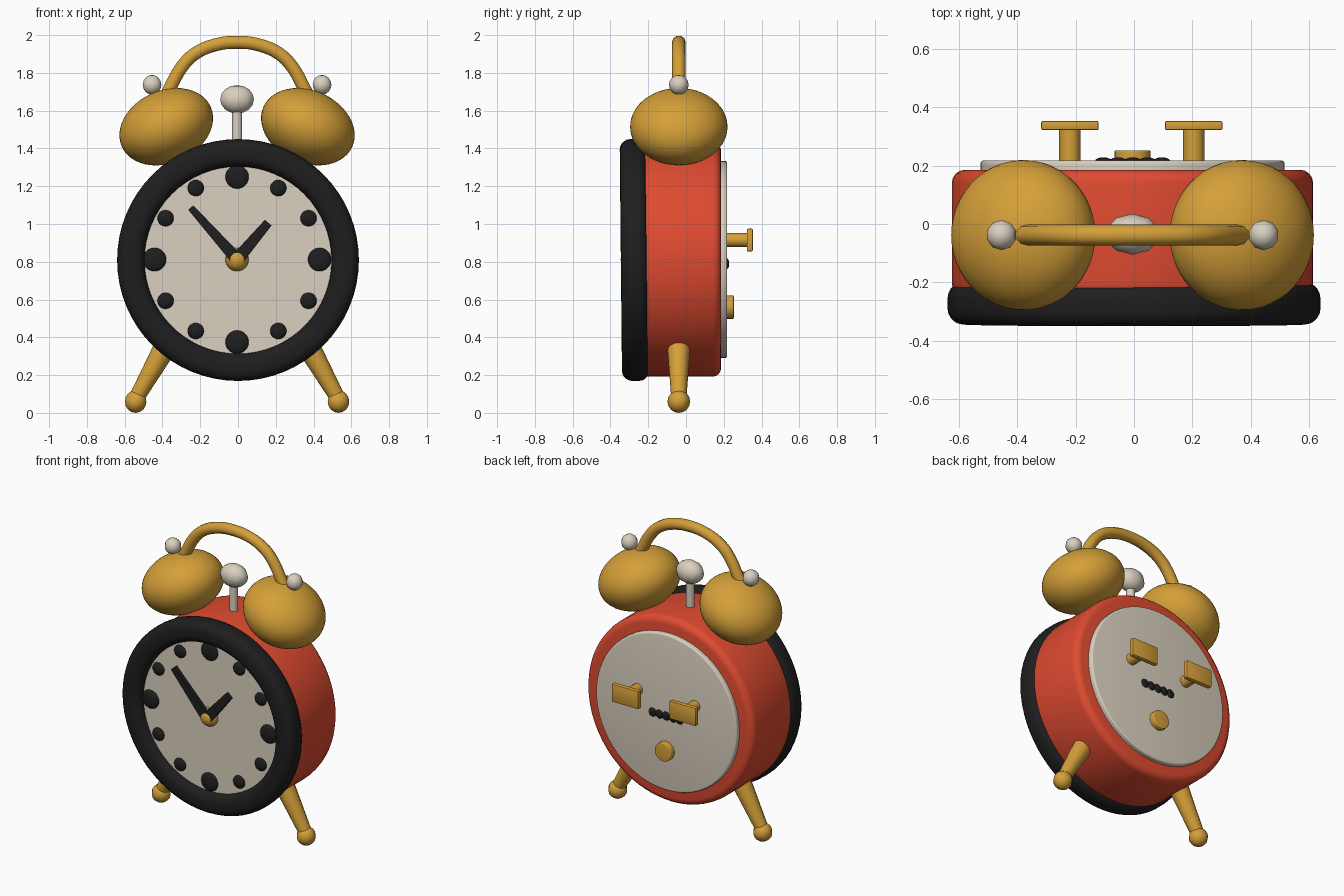
import bpy, bmesh, math
from mathutils import Matrix, Vector

cube = bpy.data.objects.get("Cube")
if cube:
    bpy.data.objects.remove(cube, do_unlink=True)

CX, CZ, MID = -0.005, 0.812, -0.038   # clock axis and depth of the bells


def material(name, rgb):
    m = bpy.data.materials.new(name)
    m.use_nodes = True
    m.diffuse_color = (*rgb, 1)
    bsdf = m.node_tree.nodes["Principled BSDF"]
    bsdf.inputs["Base Color"].default_value = (*rgb, 1)
    bsdf.inputs["Roughness"].default_value = 0.6
    return m


GOLD = material("gold", (0.66, 0.35, 0.04))
RED = material("red", (0.74, 0.07, 0.03))
CREAM = material("cream", (0.70, 0.63, 0.52))
BLACK = material("black", (0.013, 0.013, 0.014))


def finish(name, bm, mat, matrix=Matrix(), angle=40):
    bmesh.ops.recalc_face_normals(bm, faces=bm.faces)
    mesh = bpy.data.meshes.new(name)
    bm.to_mesh(mesh)
    bm.free()
    mesh.transform(matrix)
    mesh.materials.append(mat)
    ob = bpy.data.objects.new(name, mesh)
    bpy.context.scene.collection.objects.link(ob)
    bpy.ops.object.select_all(action="DESELECT")
    ob.select_set(True)
    bpy.context.view_layer.objects.active = ob
    bpy.ops.object.shade_smooth_by_angle(angle=math.radians(angle))
    return ob


def round_edges(bm, width, segments=4):
    edges = [e for e in bm.edges if e.is_manifold and e.calc_face_angle() > 1]
    bmesh.ops.bevel(bm, geom=edges, offset=width, segments=segments,
                    profile=0.5, affect="EDGES")


def ellipsoid(name, mat, centre, radii, tilt=0, segs=32, rings=16):
    bm = bmesh.new()
    bmesh.ops.create_uvsphere(bm, u_segments=segs, v_segments=rings, radius=1)
    mtx = (Matrix.Translation(centre) @ Matrix.Rotation(tilt, 4, "Y")
           @ Matrix.Diagonal((*radii, 1)))
    return finish(name, bm, mat, mtx, 50)


def rod(name, mat, start, end, r1, r2, segs=16, bevel=0):
    start, end = Vector(start), Vector(end)
    axis = end - start
    bm = bmesh.new()
    bmesh.ops.create_cone(bm, cap_ends=True, segments=segs, radius1=r1,
                          radius2=r2, depth=axis.length)
    if bevel:
        round_edges(bm, bevel)
    mtx = (Matrix.Translation((start + end) / 2)
           @ axis.to_track_quat("Z", "Y").to_matrix().to_4x4())
    return finish(name, bm, mat, mtx)


def drum(name, mat, front, back, radius, bevel=0, x=CX, z=CZ, segs=64):
    return rod(name, mat, (x, front, z), (x, back, z), radius, radius, segs, bevel)


def box(name, mat, centre, size, bevel):
    bm = bmesh.new()
    bmesh.ops.create_cube(bm, size=1, matrix=Matrix.Diagonal((*size, 1)))
    round_edges(bm, bevel, 2)
    return finish(name, bm, mat, Matrix.Translation(centre))


# Case, dial and back plate
drum("case", RED, -0.25, 0.186, 0.62, 0.045)
drum("dial", CREAM, -0.292, -0.22, 0.52)
drum("back_plate", CREAM, 0.15, 0.218, 0.522, 0.012)

# Rounded rim: a square section spun round the clock axis
bm = bmesh.new()
section = [bm.verts.new((r, y, 0)) for r, y in
           ((0.495, -0.345), (0.64, -0.345), (0.64, -0.2), (0.495, -0.2))]
edges = [bm.edges.new((section[i], section[(i + 1) % 4])) for i in range(4)]
bmesh.ops.spin(bm, geom=section + edges, axis=(0, 1, 0), cent=(0, 0, 0),
               angle=math.tau, steps=64, use_merge=True)
bmesh.ops.remove_doubles(bm, verts=bm.verts, dist=0.0001)
bmesh.ops.recalc_face_normals(bm, faces=bm.faces)
round_edges(bm, 0.055, 5)
finish("rim", bm, BLACK, Matrix.Translation((0, 0, CZ)) @ Matrix.Rotation(0.01, 4, "X"))

# Hour dots, larger at the quarters
for hour in range(12):
    a = hour * math.tau / 12
    r = 0.062 if hour % 3 == 0 else 0.043
    ellipsoid(f"hour_dot_{hour}", BLACK,
              (CX + 0.437 * math.sin(a), -0.292, CZ + 0.437 * math.cos(a)),
              (r, 0.02, r), segs=20, rings=10)


# Hands and hub
def hand(name, tip, inner, outer):
    d = Vector((tip[0], 0, tip[1]))
    side = Vector((-d.z, 0, d.x)).normalized()
    base = d.normalized() * 0.015
    bm = bmesh.new()
    loop = [base - side * inner, d - side * outer, d + side * outer, base + side * inner]
    face = bm.faces.new([bm.verts.new(p) for p in loop])
    new = bmesh.ops.extrude_face_region(bm, geom=[face])["geom"]
    bmesh.ops.translate(bm, vec=(0, 0.025, 0),
                        verts=[v for v in new if isinstance(v, bmesh.types.BMVert)])
    finish(name, bm, BLACK, Matrix.Translation((CX, -0.335, CZ)))


hand("minute_hand", (-0.245, 0.275), 0.032, 0.018)
hand("hour_hand", (0.165, 0.195), 0.034, 0.023)
ellipsoid("hub", GOLD, (CX, -0.29, CZ), (0.062, 0.056, 0.062), segs=20, rings=12)

# Bells with finials, and splayed legs with ball feet
for side, s in (("left", 1), ("right", -1)):
    ellipsoid(side + "_bell", GOLD, (CX + s * 0.375, MID, 1.515),
              (0.258, 0.258, 0.192), s * math.radians(24.5), 48, 24)
    ellipsoid(side + "_bell_finial", CREAM, (CX + s * 0.45, MID, 1.737),
              (0.052, 0.052, 0.052), segs=10, rings=8)
    rod(side + "_leg", GOLD, (CX + s * 0.535, MID, 0.075),
        (CX + s * 0.365, MID, 0.375), 0.04, 0.063)
    ellipsoid(side + "_foot", GOLD, (CX + s * 0.537, MID, 0.06),
              (0.06, 0.06, 0.06), segs=10, rings=8)

# Carrying handle
curve = bpy.data.curves.new("handle_path", "CURVE")
curve.dimensions = "3D"
curve.bevel_depth = 0.036
curve.bevel_resolution = 3
half = [(0.40, 1.63), (0.355, 1.72), (0.29, 1.835), (0.225, 1.9), (0.12, 1.947)]
path = [(-x, z) for x, z in half] + [(0, 1.962)] + half[::-1]
spline = curve.splines.new("BEZIER")
spline.bezier_points.add(len(path) - 1)
for point, (x, z) in zip(spline.bezier_points, path):
    point.co = (CX + x, MID, z)
    point.handle_left_type = point.handle_right_type = "AUTO"
spline.resolution_u = 4
curve.materials.append(GOLD)
handle = bpy.data.objects.new("handle", curve)
bpy.context.scene.collection.objects.link(handle)

# Striker
rod("striker_stem", CREAM, (CX, MID, 1.38), (CX, MID, 1.65), 0.027, 0.027)
ellipsoid("striker_head", CREAM, (CX, MID + 0.003, 1.66), (0.094, 0.07, 0.075), segs=10, rings=8)

# Winding keys, setting knob and bead row on the back
for side, x in (("left", 0.205), ("right", -0.22)):
    drum(side + "_key_stem", GOLD, 0.19, 0.335, 0.037, x=x, z=0.915, segs=16)
    box(side + "_key_grip", GOLD, (x, 0.338, 0.915), (0.197, 0.032, 0.12), 0.006)
drum("setting_knob", GOLD, 0.19, 0.253, 0.062, 0.006, z=0.56, segs=24)
for i in range(5):
    ellipsoid(f"bead_{i}", BLACK, (CX + (i - 2) * 0.05, 0.215, 0.79),
              (0.03, 0.014, 0.03), segs=12, rings=8)
